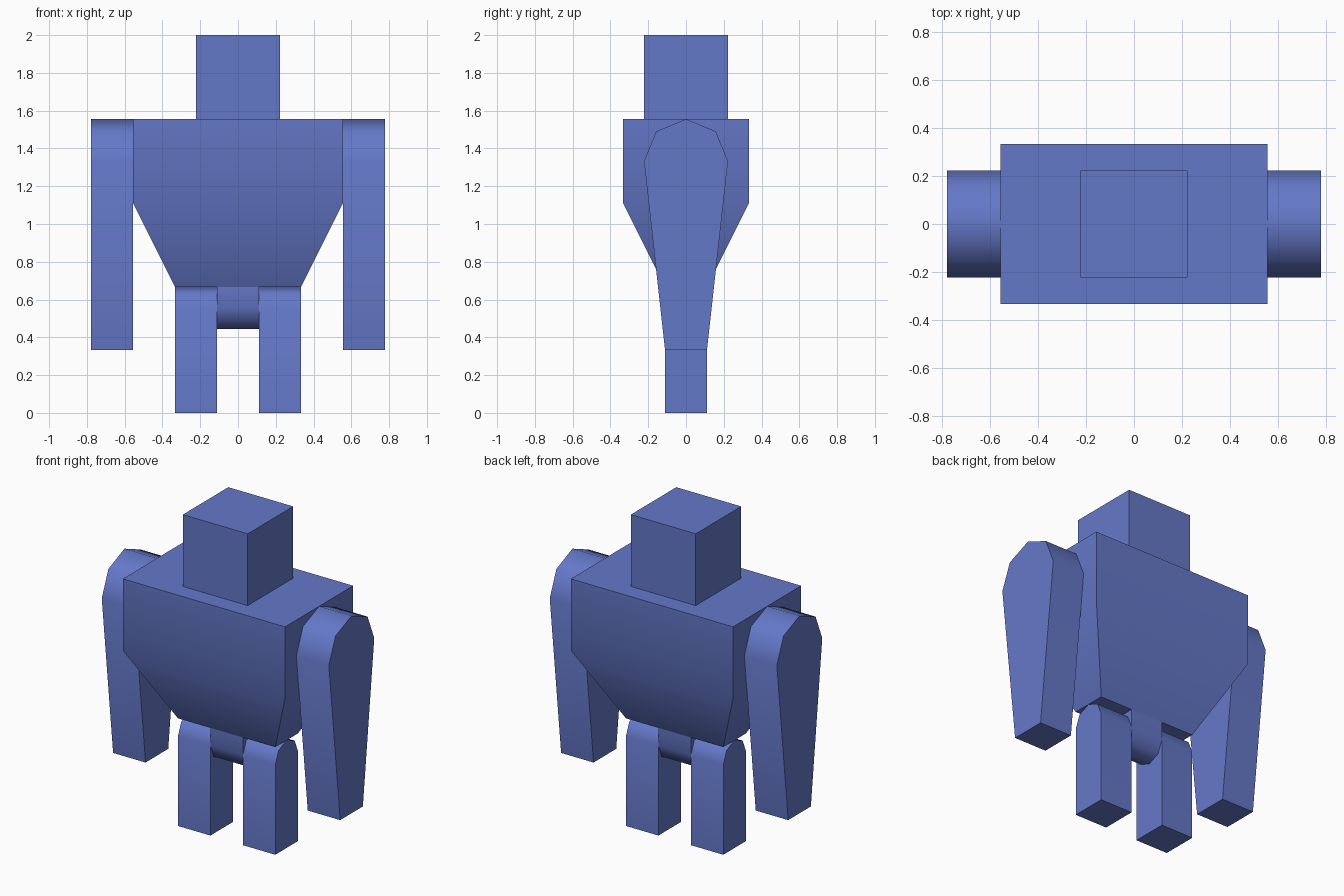
import bpy, math

if "Cube" in bpy.data.objects:
    bpy.data.objects.remove(bpy.data.objects["Cube"])

U = 1 / 9  # base module
blue = bpy.data.materials.new("blue")
blue.diffuse_color = (0.127, 0.188, 0.578, 1)
blue.use_nodes = True
blue.node_tree.nodes["Principled BSDF"].inputs["Base Color"].default_value = blue.diffuse_color


def make(name, verts, faces):
    me = bpy.data.meshes.new(name)
    me.from_pydata(verts, [], faces)
    me.materials.append(blue)
    ob = bpy.data.objects.new(name, me)
    bpy.context.collection.objects.link(ob)
    bpy.ops.object.select_all(action='DESELECT')
    ob.select_set(True)
    bpy.context.view_layer.objects.active = ob
    bpy.ops.object.mode_set(mode='EDIT')
    bpy.ops.mesh.select_all(action='SELECT')
    bpy.ops.mesh.normals_make_consistent(inside=False)
    bpy.ops.object.mode_set(mode='OBJECT')
    bpy.ops.object.shade_smooth_by_angle(angle=math.radians(50))
    return ob


def stack(name, rings):
    """Closed body from rectangular sections (half x, half y, z)."""
    verts = [(sx * hx, sy * hy, z) for hx, hy, z in rings
             for sx, sy in ((-1, -1), (1, -1), (1, 1), (-1, 1))]
    last = len(verts) - 4
    faces = [(3, 2, 1, 0), tuple(range(last, last + 4))]
    for r in range(0, last, 4):
        for i in range(4):
            j = (i + 1) % 4
            faces.append((r + i, r + j, r + 4 + j, r + 4 + i))
    return make(name, verts, faces)


def extrude_x(name, profile, x0, x1):
    """Closed body from a (y, z) profile extruded along x."""
    n = len(profile)
    verts = [(x, y, z) for x in (x0, x1) for y, z in profile]
    faces = [tuple(range(n))[::-1], tuple(range(n, 2 * n))]
    faces += [(i, (i + 1) % n, n + (i + 1) % n, n + i) for i in range(n)]
    return make(name, verts, faces)


def rounded(half_end, z_end, radius, z_centre, up=1):
    """Profile with a flat end and a half-octagon cap."""
    cap = [(radius * math.cos(k * math.pi / 4),
            z_centre + up * radius * math.sin(k * math.pi / 4)) for k in range(5)]
    return [(-half_end, z_end), (half_end, z_end)] + cap


# Head and tapered torso
stack("head", [(2 * U, 2 * U, 14 * U), (2 * U, 2 * U, 18 * U)])
stack("torso", [(3 * U, U, 6 * U), (5 * U, 3 * U, 10 * U), (5 * U, 3 * U, 14 * U)])

# Hip block, rounded underneath
extrude_x("hip", rounded(U, 6 * U, U, 5 * U, -1), -U, U)

# Arms and legs, rounded at the joint
for side, s in (("left", -1), ("right", 1)):
    extrude_x(side + "_arm", rounded(U, 3 * U, 2 * U, 12 * U), s * 5 * U, s * 7 * U)
    extrude_x(side + "_leg", rounded(U, 0, U, 5 * U), s * U, s * 3 * U)
